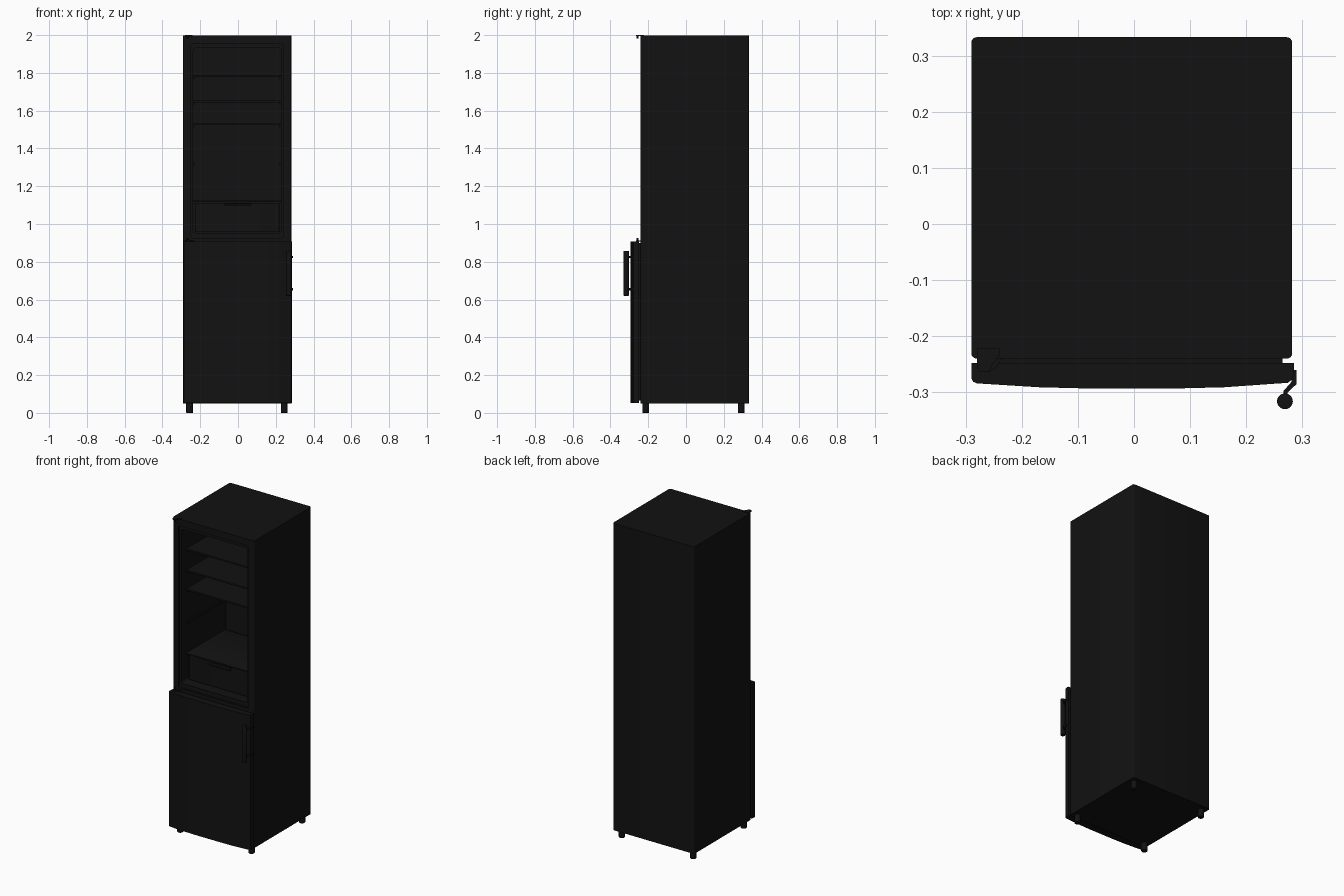
import bpy, bmesh, math
from mathutils import Vector

if "Cube" in bpy.data.objects:
    bpy.data.objects.remove(bpy.data.objects["Cube"])

black = bpy.data.materials.new("black_enamel")
black.diffuse_color = (0.006, 0.006, 0.006, 1)
black.use_nodes = True
black.node_tree.nodes["Principled BSDF"].inputs["Base Color"].default_value = black.diffuse_color


def finish(name, bm, smooth=True):
    bmesh.ops.recalc_face_normals(bm, faces=bm.faces)
    me = bpy.data.meshes.new(name)
    bm.to_mesh(me)
    bm.free()
    me.materials.append(black)
    ob = bpy.data.objects.new(name, me)
    bpy.context.collection.objects.link(ob)
    bpy.ops.object.select_all(action='DESELECT')
    bpy.context.view_layer.objects.active = ob
    ob.select_set(True)
    if smooth:
        bpy.ops.object.shade_smooth_by_angle(angle=math.radians(35))
    return ob


def box(name, x, y, z, bevel=0, axis=None, segs=4):
    """Box from ranges; bevels all edges, or only those along one axis."""
    bm = bmesh.new()
    bmesh.ops.create_cube(bm, size=1)
    for v in bm.verts:
        v.co = [r[0] if c < 0 else r[1] for c, r in zip(v.co, (x, y, z))]
    if bevel:
        edges = [e for e in bm.edges if axis is None or
                 abs((e.verts[0].co - e.verts[1].co).normalized()[axis]) > 0.9]
        bmesh.ops.bevel(bm, geom=edges, offset=bevel, segments=segs,
                        profile=0.5, affect='EDGES')
    return finish(name, bm)


def prism(name, pts, z0, z1):
    """Extrude an xy outline upward."""
    bm = bmesh.new()
    f = bm.faces.new([bm.verts.new((px, py, z0)) for px, py in pts])
    ext = bmesh.ops.extrude_face_region(bm, geom=[f])['geom']
    for v in ext:
        if isinstance(v, bmesh.types.BMVert):
            v.co.z = z1
    return finish(name, bm)


def cylinder(name, x, y, z0, z1, r, segs=24, bevel=0):
    bm = bmesh.new()
    bmesh.ops.create_cone(bm, cap_ends=True, segments=segs, radius1=r,
                          radius2=r, depth=z1 - z0)
    if bevel:
        rim = [e for e in bm.edges if abs(e.verts[0].co.z - e.verts[1].co.z) < 1e-6]
        bmesh.ops.bevel(bm, geom=rim, offset=bevel, segments=3, profile=0.5,
                        affect='EDGES')
    bmesh.ops.translate(bm, vec=Vector((x, y, (z0 + z1) / 2)), verts=bm.verts)
    return finish(name, bm)


def carve(target, cutter):
    cutter.hide_render = True
    bpy.context.view_layer.objects.active = target
    m = target.modifiers.new("carve", 'BOOLEAN')
    m.operation, m.solver, m.object = 'DIFFERENCE', 'EXACT', cutter
    bpy.ops.object.modifier_apply(modifier=m.name)
    bpy.data.objects.remove(cutter, do_unlink=True)


# cabinet with a stepped upper compartment
IX = (-0.237, 0.228)
cabinet = box("cabinet", (-0.29, 0.282), (-0.24, 0.333), (0.05, 1.997), 0.01, 2)
carve(cabinet, box("rim_cutter", (-0.25, 0.241), (-0.3, -0.228), (0.925, 1.955), 0.012, 1))
carve(cabinet, box("cavity_cutter", IX, (-0.31, 0.22), (0.952, 1.932), 0.015, 1))
bpy.ops.object.select_all(action='DESELECT')
cabinet.select_set(True)
bpy.context.view_layer.objects.active = cabinet
bpy.ops.object.shade_smooth_by_angle(angle=math.radians(35))

# shelves with a front trim
for i, z in enumerate((1.785, 1.65, 1.53)):
    box(f"shelf_{i + 1}", IX, (-0.17, 0.21), (z - 0.004, z + 0.003))
    box(f"shelf_trim_{i + 1}", IX, (-0.182, -0.168), (z - 0.007, z + 0.005), 0.003, 0, 2)

# support rails on both walls
for i, z in enumerate((1.775, 1.64, 1.52, 1.32)):
    for side, x in (("left", (IX[0], IX[0] + 0.01)), ("right", (IX[1] - 0.01, IX[1]))):
        box(f"rail_{side}_{i + 1}", x, (-0.17, 0.21), (z - 0.008, z + 0.006), 0.003, 1, 2)

# crisper drawer, its glass lid and its pull
box("crisper_lid", IX, (-0.182, 0.21), (1.118, 1.127), 0.002, 0, 2)
drawer = box("crisper_drawer", (-0.228, 0.219), (-0.17, 0.2), (0.958, 1.112), 0.008, 2)
carve(drawer, box("drawer_cutter", (-0.22, 0.211), (-0.162, 0.192), (0.966, 1.2)))
box("crisper_pull", (-0.075, 0.07), (-0.186, -0.168), (1.094, 1.108), 0.004, 0, 3)

# bowed freezer door with its seal
bow = [(0.285, -0.248), (0.285, -0.262), (0.282, -0.277), (0.274, -0.283),
       (0.16, -0.291), (0.08, -0.293), (-0.088, -0.293), (-0.168, -0.291),
       (-0.28, -0.284), (-0.287, -0.281), (-0.29, -0.274), (-0.29, -0.248)]
prism("freezer_door", bow, 0.053, 0.907)
box("freezer_seal", (-0.28, 0.265), (-0.249, -0.239), (0.065, 0.9))

# handle bar on two bent brackets
cylinder("handle_bar", 0.269, -0.316, 0.62, 0.858, 0.014, 32, 0.002)
bracket = [(0.28, -0.26), (0.29, -0.26), (0.29, -0.285), (0.274, -0.3),
           (0.274, -0.31), (0.266, -0.31), (0.266, -0.298), (0.281, -0.281)]
for label, z in (("lower", 0.655), ("upper", 0.825)):
    prism(f"handle_bracket_{label}", bracket, z - 0.006, z + 0.006)

# hinges for the absent upper door
plate = [(-0.28, -0.222), (-0.24, -0.222), (-0.24, -0.234), (-0.252, -0.25),
         (-0.258, -0.264), (-0.274, -0.264), (-0.28, -0.255)]
prism("top_hinge_plate", plate, 1.994, 2.0)
cylinder("top_hinge_pin", -0.267, -0.256, 1.982, 1.996, 0.005, 16)
prism("middle_hinge_plate", [(x, min(y, -0.239)) for x, y in
      [(-0.28, -0.23), (-0.235, -0.235), (-0.245, -0.255), (-0.258, -0.264),
       (-0.274, -0.264), (-0.28, -0.255)]], 0.908, 0.913)
cylinder("middle_hinge_pin", -0.267, -0.256, 0.9, 0.926, 0.005, 16)

# feet
for fb, y in (("front", -0.213), ("back", 0.293)):
    for side, x in (("left", -0.256), ("right", 0.245)):
        cylinder(f"foot_{fb}_{side}", x, y, 0, 0.052, 0.018, 24, 0.003)
